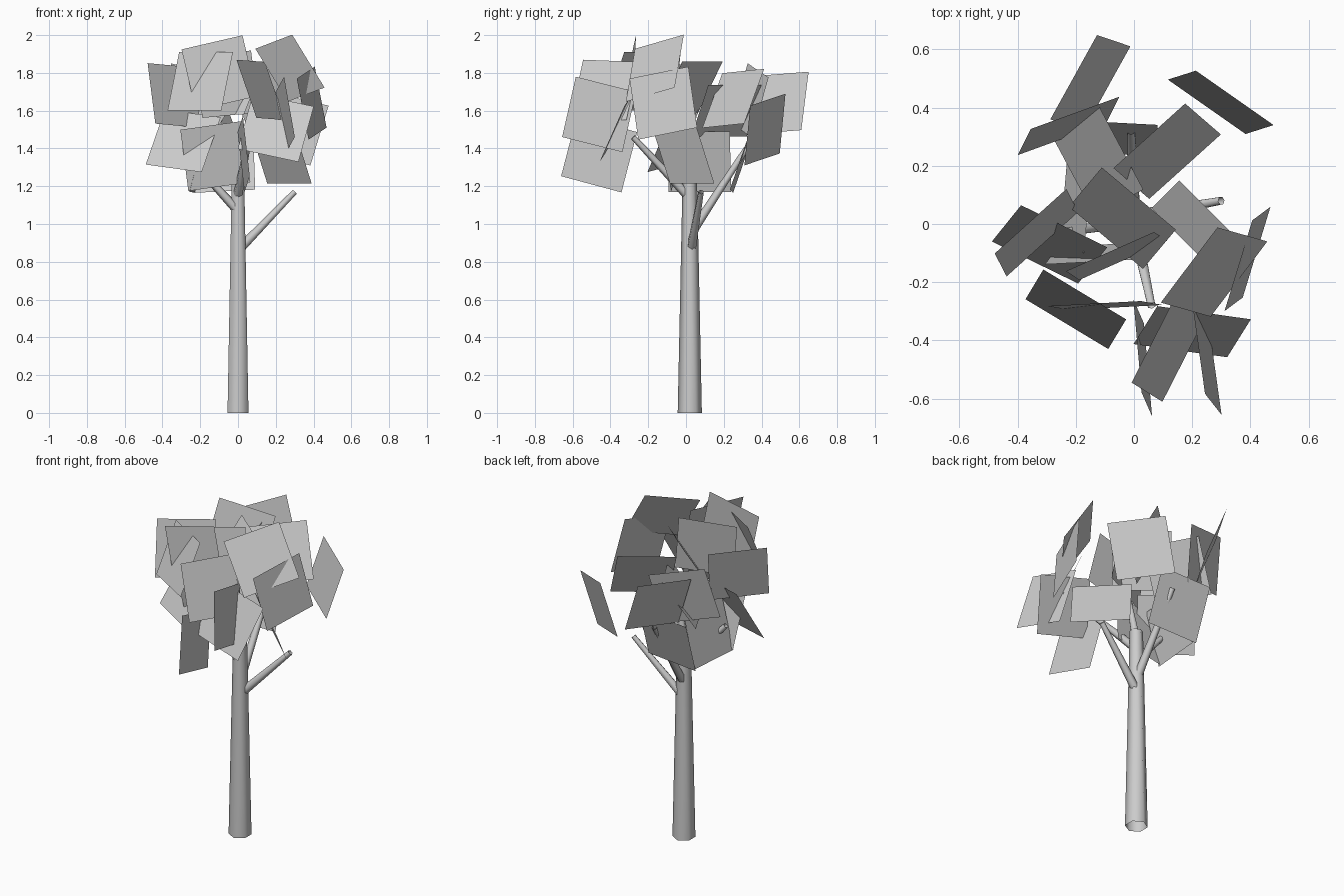
import bpy, bmesh
from math import radians, sin, cos
from mathutils import Vector

if "Cube" in bpy.data.objects:
    bpy.data.objects.remove(bpy.data.objects["Cube"])


def tapered_limb(name, start, end, r1, r2, sides=6):
    """Open-ended tapered prism running from start to end."""
    start, end = Vector(start), Vector(end)
    d = end - start
    bpy.ops.mesh.primitive_cone_add(vertices=sides, radius1=r1, radius2=r2,
                                    depth=d.length, end_fill_type='NOTHING',
                                    location=(start + end) / 2)
    ob = bpy.context.object
    ob.name = name
    ob.rotation_mode = 'QUATERNION'
    if abs(d.normalized().z) < 0.9999:
        ob.rotation_quaternion = d.to_track_quat('Z', 'Y')
    bpy.ops.object.shade_smooth_by_angle(angle=radians(65))
    return ob


# Trunk
tapered_limb("trunk", (0, 0.02, 0), (0, 0.02, 1.25), 0.064, 0.038)

# Branches
branches = [
    ((0.02, 0.03, 0.88), (0.30, 0.08, 1.17)),
    ((-0.01, 0.01, 1.08), (-0.25, -0.03, 1.34)),
    ((0.0, 0.04, 0.97), (-0.01, 0.32, 1.40)),
    ((0.0, 0.0, 1.16), (0.06, -0.28, 1.46)),
    ((0.0, 0.02, 1.20), (0.05, 0.01, 1.45)),
]
for i, (a, b) in enumerate(branches):
    tapered_limb(f"branch_{i + 1}", a, b, 0.025, 0.015)

# Leaf cards: centre x, y, z, then heading, slope and lean in degrees
CARD = 0.332
cards = [
    # back of the crown
    (-.15, .485, 1.64, 61, 4, 21),
    (.298, .418, 1.50, -35, -11, 14),
    (-.225, .337, 1.655, 20, -13, 12),
    (.114, .25, 1.665, 42, 4, 29),
    (-.13, .22, 1.60, -62, 0, 35),
    (-.08, .295, 1.33, -3, 3, 19),
    # right side
    (.225, -.015, 1.365, -45, 0, -24),
    (.275, -.165, 1.825, 53, 13, 30),
    (.39, -.12, 1.64, 73, 11, 8),
    # front
    (-.10, -.28, 1.80, 3, 13, 3),
    (.20, -.37, 1.51, -8, -12, 25),
    (.12, -.43, 1.71, 63, -2, 22),
    (.25, -.46, 1.58, 98, -14, 8),
    (.03, -.46, 1.37, 95, -15, 5),
    (-.20, -.293, 1.755, -31, 0, 21),
    # left side
    (-.335, -.03, 1.68, 42, -4, 15),
    (-.29, -.07, 1.44, -26, -7, 28),
    (-.20, .07, 1.33, 85, 0, -15),
    (-.12, -.10, 1.36, 3, 8, -10),
    # middle
    (-.04, .02, 1.72, -40, 0, 32),
    (-.06, -.11, 1.74, 24, 5, 8),
]

bm = bmesh.new()
for x, y, z, heading, slope, lean in cards:
    a, e, t = radians(heading), radians(slope), radians(lean)
    u = Vector((cos(a) * cos(e), sin(a) * cos(e), sin(e)))
    w = Vector((-cos(a) * sin(e), -sin(a) * sin(e), cos(e)))
    h = Vector((-sin(a), cos(a), 0))
    v = w * cos(t) + h * sin(t)
    c = Vector((x, y, z))
    quad = [c + (u * i + v * j) * CARD / 2
            for i, j in ((-1, -1), (1, -1), (1, 1), (-1, 1))]
    bm.faces.new([bm.verts.new(p) for p in quad])
mesh = bpy.data.meshes.new("leaf_cards")
bm.to_mesh(mesh)
bm.free()
bpy.context.collection.objects.link(bpy.data.objects.new("leaf_cards", mesh))
